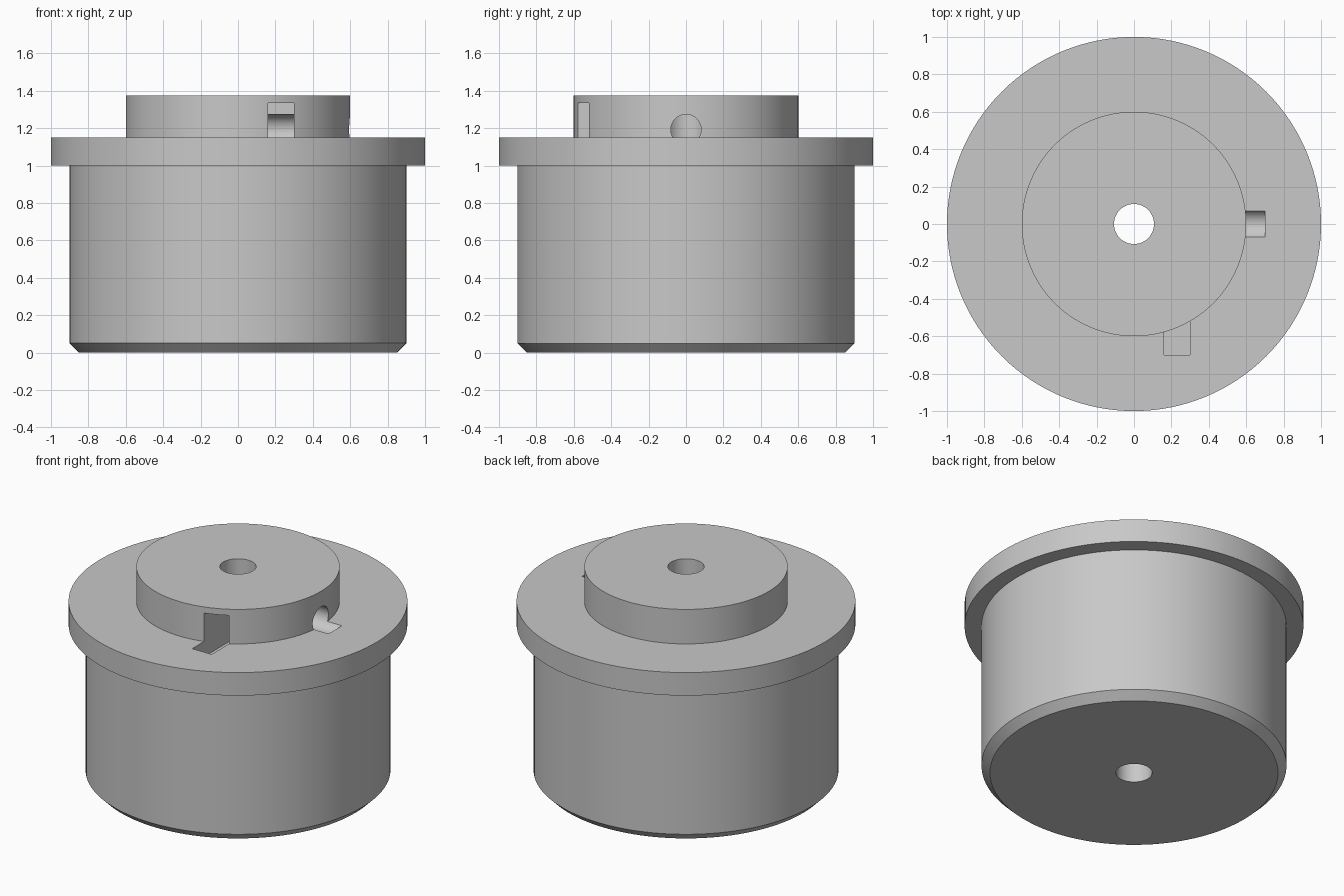
import bpy, bmesh, math
from mathutils import Matrix, Vector

cube = bpy.data.objects.get("Cube")
if cube:
    bpy.data.objects.remove(cube, do_unlink=True)

# Single plain grey
GREY = (0.58, 0.58, 0.58, 1.0)
grey = bpy.data.materials.new("plain grey")
grey.use_nodes = True
grey.diffuse_color = GREY
grey.node_tree.nodes["Principled BSDF"].inputs["Base Color"].default_value = GREY


def add_object(name, bm):
    bmesh.ops.recalc_face_normals(bm, faces=bm.faces)
    mesh = bpy.data.meshes.new(name)
    bm.to_mesh(mesh)
    bm.free()
    mesh.materials.append(grey)
    obj = bpy.data.objects.new(name, mesh)
    bpy.context.collection.objects.link(obj)
    return obj


def lathe(name, profile, segments=128):
    """Revolve a closed (radius, z) profile around the z axis."""
    bm = bmesh.new()
    rings = []
    for r, z in profile:
        angles = [2 * math.pi * i / segments for i in range(segments)]
        rings.append([bm.verts.new((r * math.cos(a), r * math.sin(a), z)) for a in angles])
    for low, high in zip(rings, rings[1:] + rings[:1]):
        for i in range(segments):
            j = (i + 1) % segments
            bm.faces.new((low[i], low[j], high[j], high[i]))
    return add_object(name, bm)


def box(name, low, high):
    low, high = Vector(low), Vector(high)
    bm = bmesh.new()
    bmesh.ops.create_cube(bm, size=1, matrix=Matrix.Translation((low + high) / 2)
                          @ Matrix.Diagonal((high - low).to_4d()))
    return add_object(name, bm)


def rod_x(name, radius, x0, x1, z):
    bm = bmesh.new()
    bmesh.ops.create_cone(bm, cap_ends=True, segments=64, radius1=radius, radius2=radius,
                          depth=x1 - x0, matrix=Matrix.Translation(((x0 + x1) / 2, 0, z))
                          @ Matrix.Rotation(math.pi / 2, 4, 'Y'))
    return add_object(name, bm)


# Chamfered drum, flange and hub around the shaft hole
SHAFT, FLANGE_LOW, FLANGE_TOP, TOP = 0.107, 1.0, 1.15, 1.375
body = lathe("flanged_drum", [
    (SHAFT, 0), (0.85, 0), (0.9, 0.05), (0.9, FLANGE_LOW), (1, FLANGE_LOW),
    (1, FLANGE_TOP), (0.6, FLANGE_TOP), (0.6, TOP), (SHAFT, TOP)])

# Nut slot from the front and screw bore from the left side
SCREW_Z = 1.192
cutters = [
    box("nut_slot_cutter", (0.16, -0.7, 1.05), (0.3, 0, 1.335)),
    rod_x("screw_bore_cutter", 0.081, 0, 0.7, SCREW_Z),
]
bpy.context.view_layer.objects.active = body
for cutter in cutters:
    cutter.hide_render = True
    mod = body.modifiers.new(cutter.name, 'BOOLEAN')
    mod.operation = 'DIFFERENCE'
    mod.solver = 'EXACT'
    mod.object = cutter
    bpy.ops.object.modifier_apply(modifier=mod.name)
    bpy.data.objects.remove(cutter, do_unlink=True)

# Smooth round walls with sharp rims
bpy.ops.object.select_all(action='DESELECT')
body.select_set(True)
bpy.ops.object.shade_smooth_by_angle(angle=math.radians(30))
